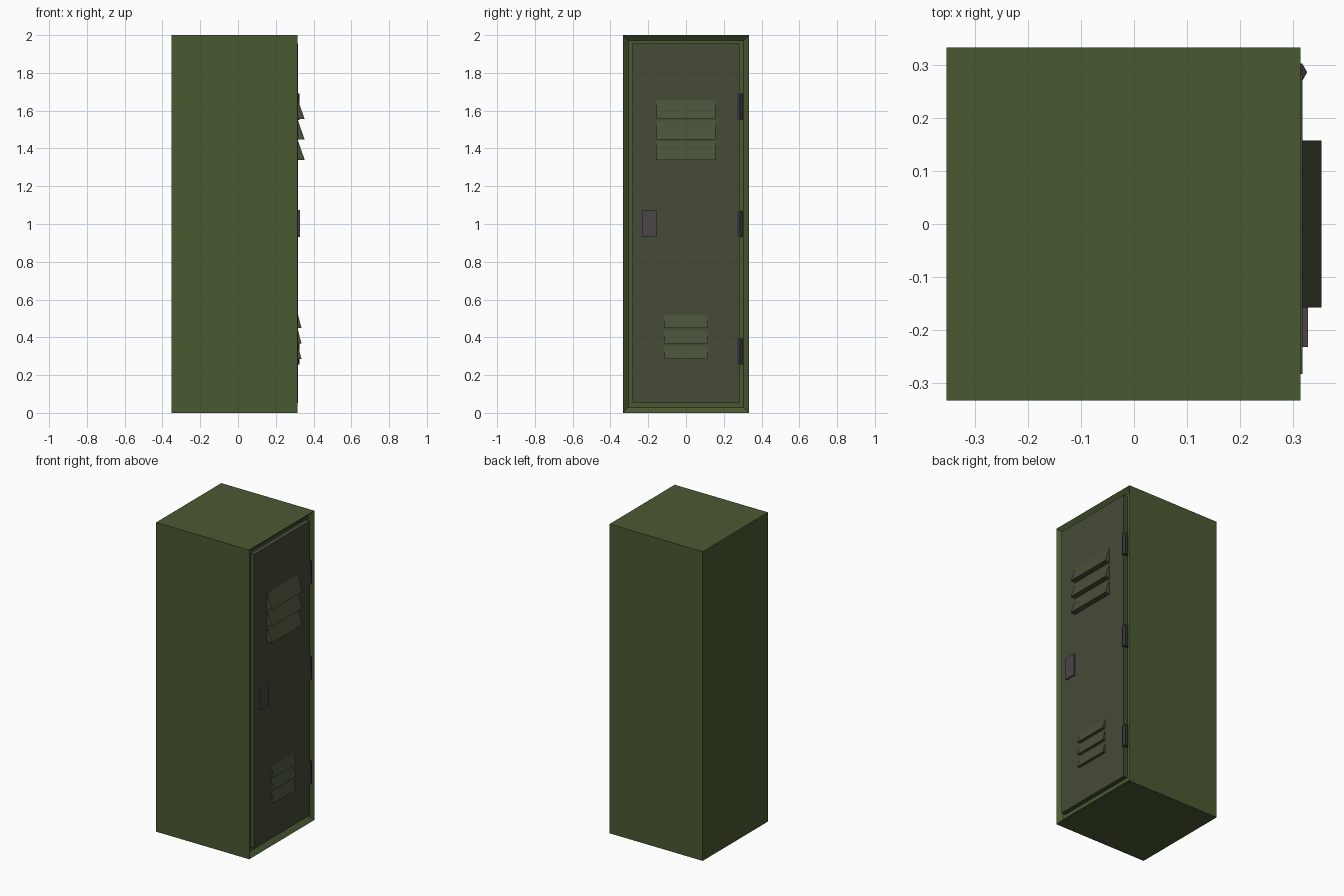
import bpy, bmesh, math

if "Cube" in bpy.data.objects:
    bpy.data.objects.remove(bpy.data.objects["Cube"])


def material(name, rgb):
    m = bpy.data.materials.new(name)
    m.diffuse_color = (*rgb, 1)
    m.use_nodes = True
    m.node_tree.nodes["Principled BSDF"].inputs["Base Color"].default_value = m.diffuse_color
    return m


GREEN = material("body_green", (0.068, 0.102, 0.032))
DOOR = material("door_green", (0.058, 0.070, 0.040))
VENT = material("vent_green", (0.064, 0.083, 0.042))
METAL = material("handle_metal", (0.070, 0.060, 0.062))
DARK = material("hinge_metal", (0.038, 0.034, 0.037))


def finish(bm, name, mat):
    bmesh.ops.recalc_face_normals(bm, faces=bm.faces)
    mesh = bpy.data.meshes.new(name)
    bm.to_mesh(mesh)
    bm.free()
    mesh.materials.append(mat)
    ob = bpy.data.objects.new(name, mesh)
    bpy.context.collection.objects.link(ob)
    return ob


def box_bm(x0, x1, y0, y1, z0, z1):
    bm = bmesh.new()
    bmesh.ops.create_cube(bm, size=1)
    for v in bm.verts:
        v.co = (x1 if v.co.x > 0 else x0,
                y1 if v.co.y > 0 else y0,
                z1 if v.co.z > 0 else z0)
    return bm


def prism(name, mat, profile, axis, a, b):
    """Extrude a closed profile along 'y' (x,z points) or 'z' (x,y points)."""
    bm = bmesh.new()
    pts = [(p, a, q) if axis == 'y' else (p, q, a) for p, q in profile]
    face = bm.faces.new([bm.verts.new(p) for p in pts])
    ext = bmesh.ops.extrude_face_region(bm, geom=[face])
    vec = (0, b - a, 0) if axis == 'y' else (0, 0, b - a)
    moved = [g for g in ext['geom'] if isinstance(g, bmesh.types.BMVert)]
    bmesh.ops.translate(bm, verts=moved, vec=vec)
    return finish(bm, name, mat)


FACE_X, DOOR_X = 0.314, 0.318

# Cabinet body with a shallow door opening on the +x side
bm = box_bm(-0.353, FACE_X, -0.333, 0.333, 0, 2)
bm.faces.ensure_lookup_table()
bm.normal_update()
front = max(bm.faces, key=lambda f: f.normal.x)
bmesh.ops.inset_individual(bm, faces=[front], thickness=0.04)
bmesh.ops.translate(bm, verts=front.verts, vec=(-0.025, 0, 0))
finish(bm, "cabinet_body", GREEN)

# Door panel, with a narrow gap all round
finish(box_bm(0.289, DOOR_X, -0.283, 0.283, 0.052, 1.955), "door", DOOR)

# Louvre vents: wedges that flare outward at the bottom
for label, bottoms, half, height, reach in (
        ("upper", (1.34, 1.447, 1.555), 0.157, 0.1, 0.353),
        ("lower", (0.285, 0.368, 0.45), 0.115, 0.068, 0.336)):
    for i, z in enumerate(bottoms):
        prism(f"{label}_vent_{i + 1}", VENT,
              [(DOOR_X - 0.004, z), (reach, z),
               (DOOR_X, z + height), (DOOR_X - 0.004, z + height)],
              'y', -half, half)

# Latch handle
finish(box_bm(0.314, 0.328, -0.232, -0.157, 0.93, 1.073), "latch_handle", METAL)

# Six-sided hinge barrels
hexagon = [(0.308 + 0.0185 * math.cos(k * math.pi / 3),
            0.286 + 0.0185 * math.sin(k * math.pi / 3)) for k in range(6)]
for i, z in enumerate((0.325, 1.0, 1.62)):
    prism(f"hinge_{i + 1}", DARK, hexagon, 'z', z - 0.07, z + 0.07)
